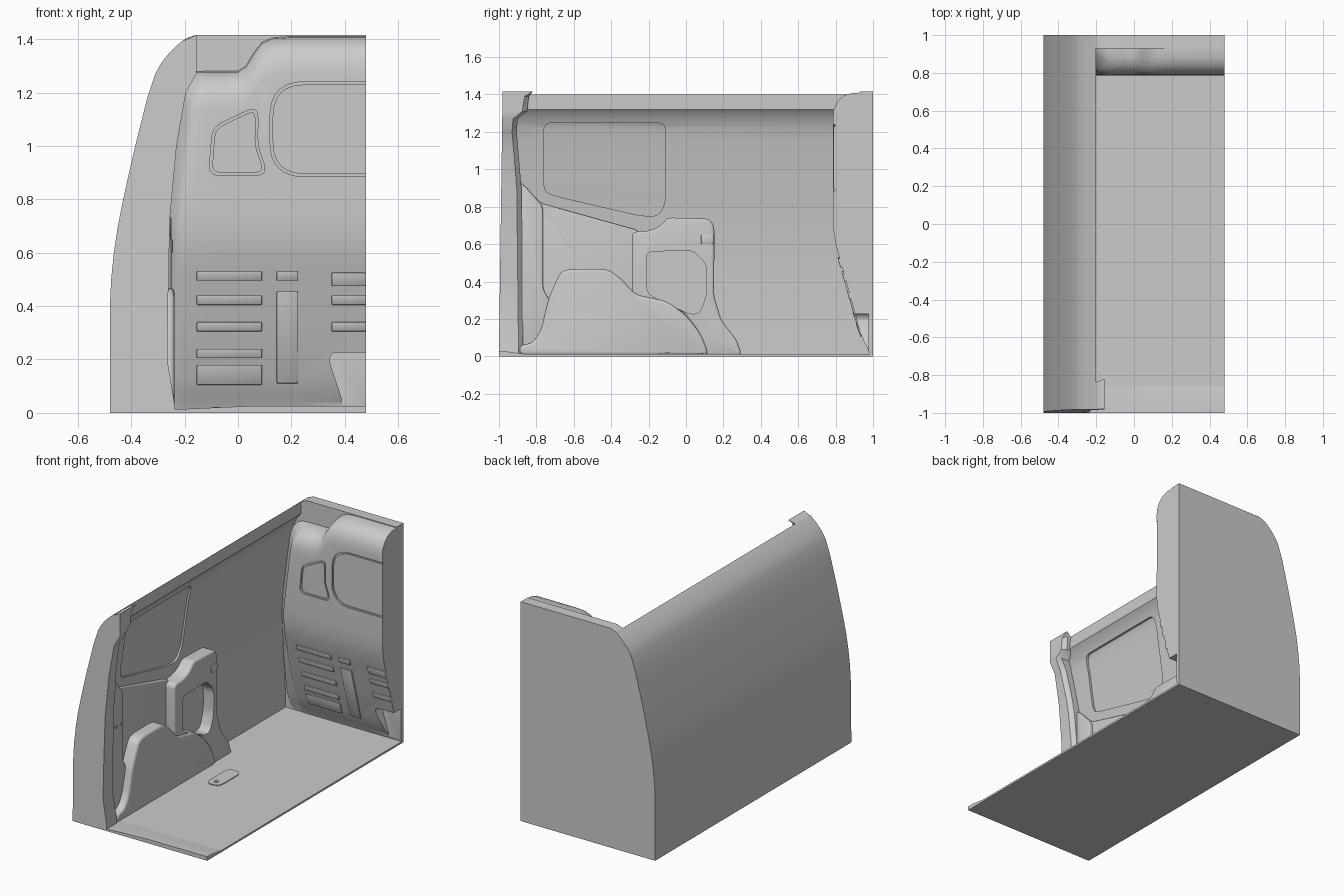
import bpy, bmesh
from mathutils import Vector

if "Cube" in bpy.data.objects:
    bpy.data.objects.remove(bpy.data.objects["Cube"])


def loft(name, rings):
    bm = bmesh.new()
    vs = [[bm.verts.new(p) for p in r] for r in rings]
    n = len(rings[0])
    for a, b in zip(vs, vs[1:]):
        for i in range(n):
            bm.faces.new((a[i], a[(i + 1) % n], b[(i + 1) % n], b[i]))
    bm.faces.new(vs[0])
    bm.faces.new(vs[-1])
    bmesh.ops.recalc_face_normals(bm, faces=bm.faces[:])
    me = bpy.data.meshes.new(name)
    bm.to_mesh(me)
    bm.free()
    ob = bpy.data.objects.new(name, me)
    bpy.context.collection.objects.link(ob)
    return ob


def prism(name, pts, axis, a, b):
    def place(p, t):
        return {'x': (t, p[0], p[1]), 'y': (p[0], t, p[1]), 'z': (p[0], p[1], t)}[axis]
    return loft(name, [[place(p, t) for p in pts] for t in (a, b)])


def rounded(pts, r, steps=5):
    out = []
    pts = [Vector(p) for p in pts]
    for i, p in enumerate(pts):
        d, e = pts[i - 1] - p, pts[(i + 1) % len(pts)] - p
        a = p + d.normalized() * min(r, d.length * .45)
        b = p + e.normalized() * min(r, e.length * .45)
        for k in range(steps + 1):
            t = k / steps
            out.append(tuple(a * (1 - t) ** 2 + p * 2 * t * (1 - t) + b * t * t))
    return out


def interp(table, z):
    for (z0, v0), (z1, v1) in zip(table, table[1:]):
        if z <= z1:
            return v0 + (v1 - v0) * max(0, z - z0) / (z1 - z0)
    return table[-1][1]


def apply(ob, kind, **props):
    m = ob.modifiers.new(kind, kind)
    for k, v in props.items():
        setattr(m, k, v)
    bpy.context.view_layer.objects.active = ob
    bpy.ops.object.modifier_apply(modifier=m.name)


def boolean(ob, cutter, op='DIFFERENCE'):
    apply(ob, 'BOOLEAN', object=cutter, operation=op, solver='EXACT')
    bpy.data.objects.remove(cutter)


def bevel(ob, w, seg=3):
    apply(ob, 'BEVEL', width=w, segments=seg, limit_method='ANGLE', angle_limit=.9)


# Cross-section curves: (z, x) or (z, y)
OUT = [(0, -.48), (.4, -.48), (.5, -.475), (.6, -.465), (.7, -.45), (.8, -.43), (.9, -.408),
       (1.0, -.385), (1.1, -.36), (1.18, -.34), (1.27, -.31), (1.31, -.288), (1.345, -.26),
       (1.38, -.225), (1.4, -.2), (1.415, -.16)]
INN = [(0, -.35), (.4, -.357), (.6, -.345), (.8, -.325), (1.0, -.295), (1.15, -.273),
       (1.23, -.255), (1.29, -.228), (1.32, -.2)]
EDGE = [(0, -.235), (.05, -.24), (.2, -.265), (.42, -.262), (.73, -.255), (1, -.23),
        (1.2, -.195), (1.27, -.155), (1.415, -.155)]
PILLAR_Y = [(0, -.87), (.9, -.88), (1.2, -.905), (1.27, -.9), (1.31, -.85), (1.39, -.84), (1.415, -.82)]


def rear(z):
    return -1 + .02 * z / 1.415


# Side wall with recessed panel
wall_pts = [(x, z) for z, x in OUT[:-1]] + [(x, z) for z, x in reversed(INN)]
wall = loft('side_wall', [[(x, rear(z), z) for x, z in wall_pts], [(x, .995, z) for x, z in wall_pts]])
strip = [(x - .014, z) for z, x in INN] + [(-.1, 1.32), (-.1, 0)]
panel_cut = prism('panel_cutter', strip, 'y', -.9, 0)
panel = rounded([(-.76, 1.25), (-.76, .885), (-.71, .86), (-.26, .755), (-.15, .745),
                 (-.11, .82), (-.11, 1.25)], .05)
boolean(panel_cut, prism('panel_outline', panel, 'x', -.6, .2), 'INTERSECT')
boolean(wall, panel_cut)

# Rear door pillar
rings = []
for z in [0, .05, .2, .42, .6, .73, .9, 1, 1.1, 1.2, 1.27, 1.31, 1.35, 1.39, 1.415]:
    o, e, f, r = interp(OUT, z) + .002, interp(EDGE, z), interp(PILLAR_Y, z), rear(z) - .0005
    c = min(.025, (e - o) * .4)
    rings.append([(o, r, z), (e, r, z), (e, f - c, z), (e - c, f, z), (o, f, z)])
loft('rear_pillar', rings)

# Floor, rear sill ramp and floor plate
prism('floor', [(-.46, -1), (.48, -1), (.48, .995), (-.46, .995)], 'z', 0, .012)
loft('rear_sill', [[(x, -1, .002), (x, -1, h), (x, -.96, h), (x, -.86, .0121), (x, -.86, .002)]
                   for x, h in ((-.24, .013), (.05, .026), (.48, .026))])
plate = rounded([(-.13, -.145), (-.035, -.145), (-.035, .09), (-.13, .09)], .05)
prism('floor_plate', plate, 'z', .005, .017)
bolt = rounded([(-.098, -.113), (-.072, -.113), (-.072, -.087), (-.098, -.087)], .02)
prism('floor_bolt', bolt, 'z', .01, .022)

# Bulkhead back panel and header
prism('bulkhead_back', [(x, z) for z, x in OUT] + [(.48, 1.415), (.48, 0)], 'y', .985, 1)
prism('bulkhead_header', [(x + .001, z) for z, x in OUT if z >= 1.18]
      + [(.48, 1.415), (.48, 1.18)], 'y', .93, .99)

# Moulded bulkhead
TOP = [(0, 1.28), (.03, 1.3), (.06, 1.35), (.09, 1.388), (.13, 1.405), (.2, 1.41)]
stations = [(-.08, .3, 1), (0, .78, 1), (.015, .9, 1), (.04, .98, 1), (.07, 1, 1)] + \
           [(x, 1, 0) for x in (-.05, 0, .03, .06, .09, .13, .2, .48)]
rings = []
for d, s, follow in stations:
    t = interp(TOP, -.2 if follow else d)
    prof = [(.985, .005), (.972, .04), (.955, .07), (.93, .13), (.87, .35), (.82, .53), (.8, .6),
            (.788, .68), (.785, .76), (.785, t - .14), (.79, t - .09), (.807, t - .05),
            (.84, t - .018), (.88, t - .004), (.93, t), (.99, t), (.99, .005)]
    rings.append([((interp(EDGE, z) if follow else 0) + d, .99 - s * (.99 - y), z) for y, z in prof])
bulk = loft('bulkhead', rings)
big = rounded([(.12, .885), (.7, .885), (.7, 1.24), (.12, 1.24)], .13, 8)
small = rounded([(-.11, .89), (-.095, 1.07), (.05, 1.14), (.075, 1.13), (.073, 1.0), (.1, .93), (.1, .89)], .04)
notch = rounded([(.39, -.05), (.39, .05), (.34, .2), (.355, .226), (.6, .226), (.6, -.05)], .012)
for pts, depth in ((big, .796), (small, .796), (notch, .977)):
    boolean(bulk, prism('recess_cutter', pts, 'y', .6, depth))
# Rims inside the two bulkhead recesses
for n, pts in (('large_window_panel', [(.13, .895), (.48, .895), (.48, 1.23), (.13, 1.23)]),
               ('small_window_panel', [(-.098, .9), (-.086, 1.063), (.047, 1.128), (.066, 1.12),
                                       (.064, .998), (.09, .93), (.09, .9)])):
    r = rounded(pts, .12 if n[0] == 'l' else .035, 6)
    if n[0] == 'l':
        r = [p for p in r if p[0] < .3] + [(.48, 1.23), (.48, .895)]
        r.sort(key=lambda p: 0)
        r = [(.48, .895)] + [p for p in r if p[0] < .3 and p[1] < 1.06][::-1] + \
            [p for p in r if p[0] < .3 and p[1] >= 1.06][::-1] + [(.48, 1.23)]
    prism(n, r, 'y', .788, .81)

# Raised ribs on the sloping bulkhead
FACE = [(.04, .972), (.13, .93), (.35, .87), (.53, .82), (.6, .8)]
ribs = [(-.155, .09, a, b) for a, b in ((.495, .53), (.405, .44), (.305, .34), (.205, .24), (.105, .18))]
ribs += [(.145, .225, .495, .53), (.145, .225, .11, .455)]
ribs += [(.35, .48, a, b) for a, b in ((.475, .525), (.405, .44), (.305, .34))]
for x0, x1, z0, z1 in ribs:
    y0, y1 = interp(FACE, z0), interp(FACE, z1)
    rib = loft('bulkhead_rib', [[(x, y0 - .01, z0), (x, y1 - .01, z1), (x, y1 + .02, z1), (x, y0 + .02, z0)]
                                for x in (x0, x1)])
    bevel(rib, .004, 2)

# Wall trim: lower panel, edge strip and protruding bracket
trim = prism('trim_panel', rounded([(-.9, .93), (-.87, .92), (-.78, .82), (-.25, .672), (-.22, .005),
                                    (-.9, .005)], .03), 'x', -.37, -.312)
bevel(trim, .012)
strip = prism('trim_edge_strip', rounded([(-.9, .93), (-.87, .92), (-.79, .83), (-.765, .8), (-.765, .36),
                                          (-.72, .28), (-.72, .005), (-.9, .005)], .03), 'x', -.37, -.285)
bevel(strip, .012)
bracket = prism('trim_bracket', rounded(
    [(-.29, .665), (-.19, .672), (-.13, .7), (-.1, .742), (.13, .735), (.152, .69), (.15, .32), (.19, .19),
     (.27, .09), (.3, .005), (.1, .005), (.06, .14), (-.02, .24), (-.12, .29), (-.29, .3)], .03), 'x', -.37, -.25)
bevel(bracket, .025)
hole = rounded([(-.21, .56), (-.21, .35), (-.18, .32), (.02, .225), (.075, .23), (.11, .33),
                (.11, .49), (.04, .565)], .035)
boolean(bracket, prism('hole_cutter', hole, 'x', -.325, 0))

# Wheel arch
arch = prism('wheel_arch', rounded(
    [(-.89, .005), (-.89, .06), (-.82, .07), (-.775, .14), (-.735, .31), (-.67, .455), (-.61, .468),
     (-.42, .468), (-.35, .42), (-.27, .33), (-.1, .295), (0, .22), (.08, .12), (.125, .005)], .04), 'x', -.37, -.238)
bevel(arch, .022)

# Latch and fasteners
latch = prism('latch', [(.08, .6), (.148, .6), (.148, .65), (.08, .65)], 'x', -.3, -.243)
bevel(latch, .006, 2)
for y in (-.84, -.785):
    prism('fastener', rounded([(y - .008, .59), (y + .008, .59), (y + .008, .61), (y - .008, .61)], .009),
          'x', -.32, -.279)

# Smooth shading with sharp creases
bpy.ops.object.select_all(action='SELECT')
bpy.context.view_layer.objects.active = wall
bpy.ops.object.shade_smooth_by_angle(angle=.6)
